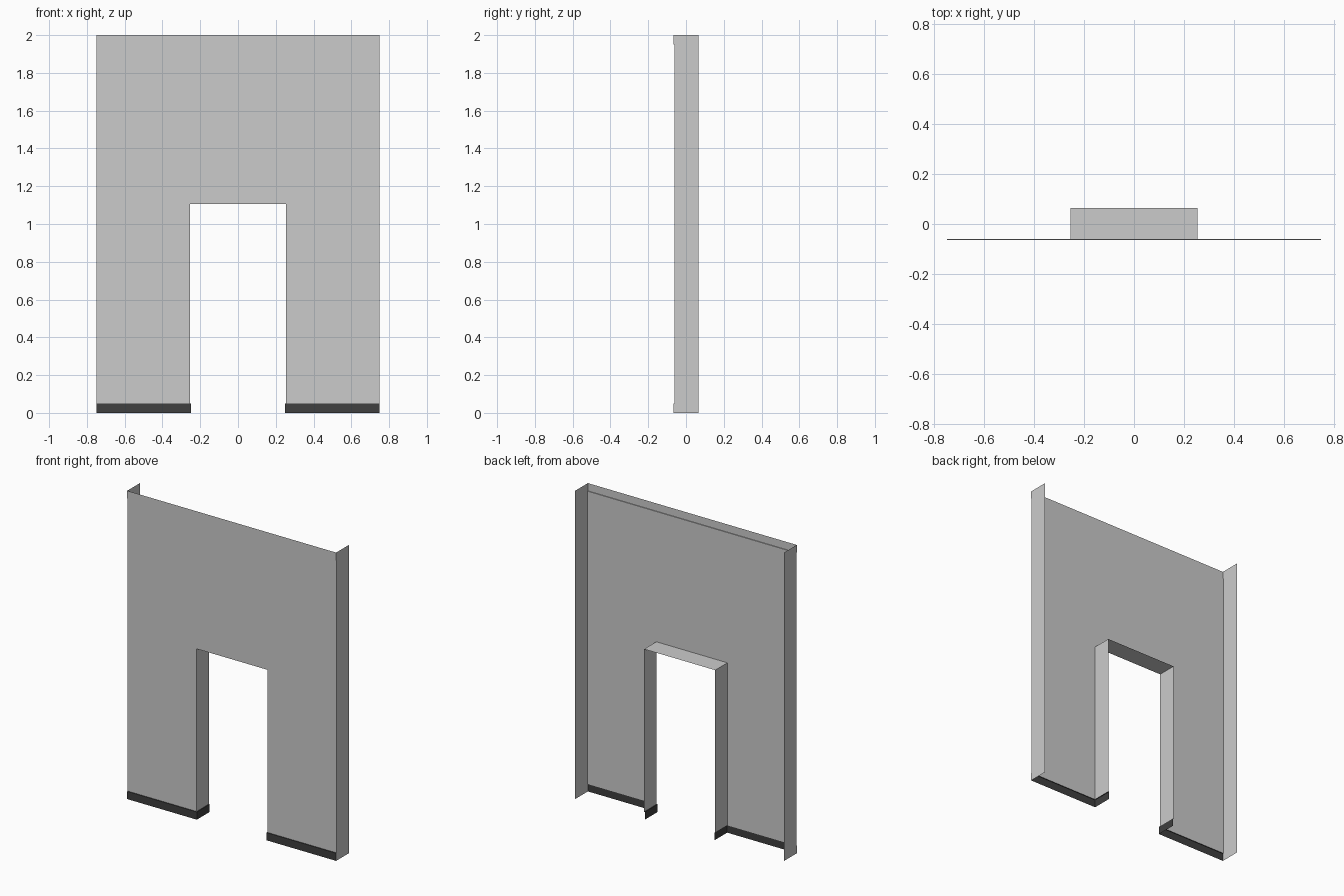
import bpy

if "Cube" in bpy.data.objects:
    bpy.data.objects.remove(bpy.data.objects["Cube"])

W, H = 0.75, 2.0                # half width, height
DW, DH = 0.255, 1.105           # half width and height of the doorway
FRONT, BACK, OUT = -0.06, 0.065, 0.005   # wall face, rear edge, trim projection
STRIP = 0.05                    # height of skirting and top trim


def material(name, value):
    m = bpy.data.materials.new(name)
    m.diffuse_color = (value, value, value, 1)
    m.use_nodes = True
    m.node_tree.nodes["Principled BSDF"].inputs["Base Color"].default_value = m.diffuse_color
    return m


def build(name, verts, faces, mat=None, mirror=False):
    me = bpy.data.meshes.new(name)
    me.from_pydata(verts, [], faces)
    ob = bpy.data.objects.new(name, me)
    bpy.context.collection.objects.link(ob)
    if mat:
        me.materials.append(mat)
    if mirror:
        ob.modifiers.new("Mirror", "MIRROR").merge_threshold = 0.0001
    return ob


dark = material("skirting_dark", 0.05)
mid = material("trim_grey", 0.56)
F = FRONT - OUT
TOP = H - STRIP

# Front wall face, one half mirrored around the doorway
build("wall_face",
      [(DW, FRONT, STRIP), (W, FRONT, STRIP), (W, FRONT, DH), (W, FRONT, TOP),
       (DW, FRONT, TOP), (DW, FRONT, DH), (0, FRONT, DH), (0, FRONT, TOP)],
      [(0, 1, 2, 5), (5, 2, 3, 4), (6, 5, 4, 7)], mirror=True)

# Doorway lining: jamb and head
build("doorway_lining",
      [(DW, FRONT, STRIP), (DW, BACK, STRIP), (DW, BACK, DH),
       (DW, FRONT, DH), (0, FRONT, DH), (0, BACK, DH)],
      [(0, 3, 2, 1), (3, 4, 5, 2)], mirror=True)

# Outer end panels, stepped forward at the skirting and top trim
build("end_panel",
      [(W, y, z) for y, z in [(F, 0), (BACK, 0), (BACK, STRIP), (FRONT, STRIP),
                              (F, STRIP), (BACK, TOP), (FRONT, TOP), (F, TOP),
                              (BACK, H), (F, H)]],
      [(0, 1, 2, 3, 4), (3, 2, 5, 6), (7, 6, 5, 8, 9)], mirror=True)

# Top trim with its narrow underside
build("top_trim",
      [(-W, F, H), (W, F, H), (W, F, TOP), (-W, F, TOP),
       (-W, FRONT, TOP), (W, FRONT, TOP)],
      [(0, 3, 2, 1), (3, 4, 5, 2)], mid)

# Skirting: runs along the front and turns into the doorway, with a top ledge
outer = [(W, F), (DW - OUT, F), (DW - OUT, BACK)]
inner = [(W, FRONT), (DW, FRONT), (DW, BACK)]
verts = ([(x, y, 0) for x, y in outer] + [(x, y, STRIP) for x, y in outer]
         + [(x, y, STRIP) for x, y in inner])
faces = [(r + i, r + i + 3, r + i + 4, r + i + 1) for r in (0, 3) for i in (0, 1)]
build("skirting", verts, faces, dark, mirror=True)
